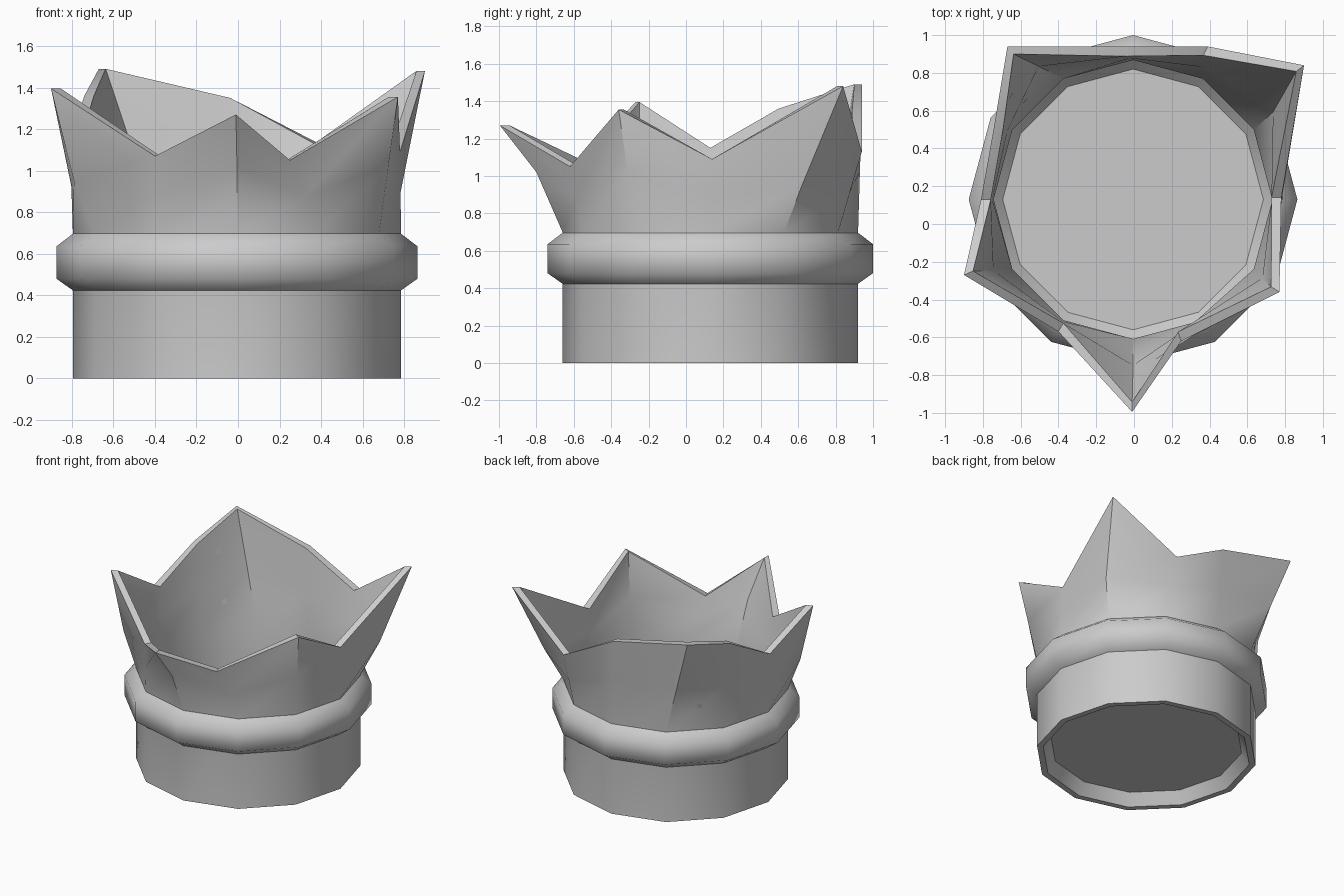
import bpy, bmesh, math
from mathutils import Vector

if "Cube" in bpy.data.objects:
    bpy.data.objects.remove(bpy.data.objects["Cube"])

CX, CY, N = -0.005, 0.13, 12
WALL = 0.052


def ring(r, z):
    return [Vector((CX + r * math.cos(2 * math.pi * i / N),
                    CY + r * math.sin(2 * math.pi * i / N), z)) for i in range(N)]


def inset(loop):
    out = []
    for p in loop:
        d = Vector((p.x - CX, p.y - CY, 0)).normalized()
        out.append(p - d * WALL)
    return out


def loft(name, loops, angle, closed=False, caps=False):
    bm = bmesh.new()
    rows = [[bm.verts.new(p) for p in lp] for lp in loops]
    pairs = list(zip(rows, rows[1:]))
    if closed:
        pairs.append((rows[-1], rows[0]))
    for a, b in pairs:
        for i in range(N):
            j = (i + 1) % N
            bm.faces.new((a[i], a[j], b[j], b[i]))
    if caps:
        bm.faces.new(rows[0])
        bm.faces.new(rows[-1])
    bmesh.ops.recalc_face_normals(bm, faces=bm.faces)
    me = bpy.data.meshes.new(name)
    bm.to_mesh(me)
    bm.free()
    ob = bpy.data.objects.new(name, me)
    bpy.context.collection.objects.link(ob)
    bpy.context.view_layer.objects.active = ob
    ob.select_set(True)
    bpy.ops.object.shade_smooth_by_angle(angle=math.radians(angle))
    ob.select_set(False)
    return ob


# Jagged rim, one point every 30 degrees counter-clockwise from +x
rim = [Vector(p) for p in (
    (0.78, 0.14, 1.09), (0.90, 0.84, 1.48), (0.39, 0.94, 1.13),
    (-0.04, 0.94, 1.35), (-0.67, 0.94, 1.49), (-0.74, 0.52, 1.36),
    (-0.81, 0.13, 1.15), (-0.90, -0.27, 1.395), (-0.40, -0.57, 1.07),
    (-0.01, -0.995, 1.27), (0.25, -0.62, 1.05), (0.77, -0.36, 1.355))]

# Middle of the flared wall; three points bend
base_top = ring(0.79, 0.70)
mid = [a.lerp(b, 0.5) for a, b in zip(base_top, rim)]
mid[1] = Vector((0.78, 0.62, 0.95))
mid[7] = Vector((-0.79, -0.27, 0.95))
mid[9] = Vector((-0.005, -0.80, 1.02))

# Crown wall: underside recess, outside, rim, inside, floor
loft("crown_wall", [
    ring(0.69, 0.09), ring(0.745, 0.0), ring(0.79, 0.0), base_top, mid, rim,
    inset(rim), inset(mid), ring(0.738, 0.70), ring(0.738, 0.18), ring(0.69, 0.13)],
    40, caps=True)

# Raised band around the base
loft("band", [ring(0.785, 0.42), ring(0.87, 0.48), ring(0.87, 0.635), ring(0.785, 0.70)],
     60, closed=True)
